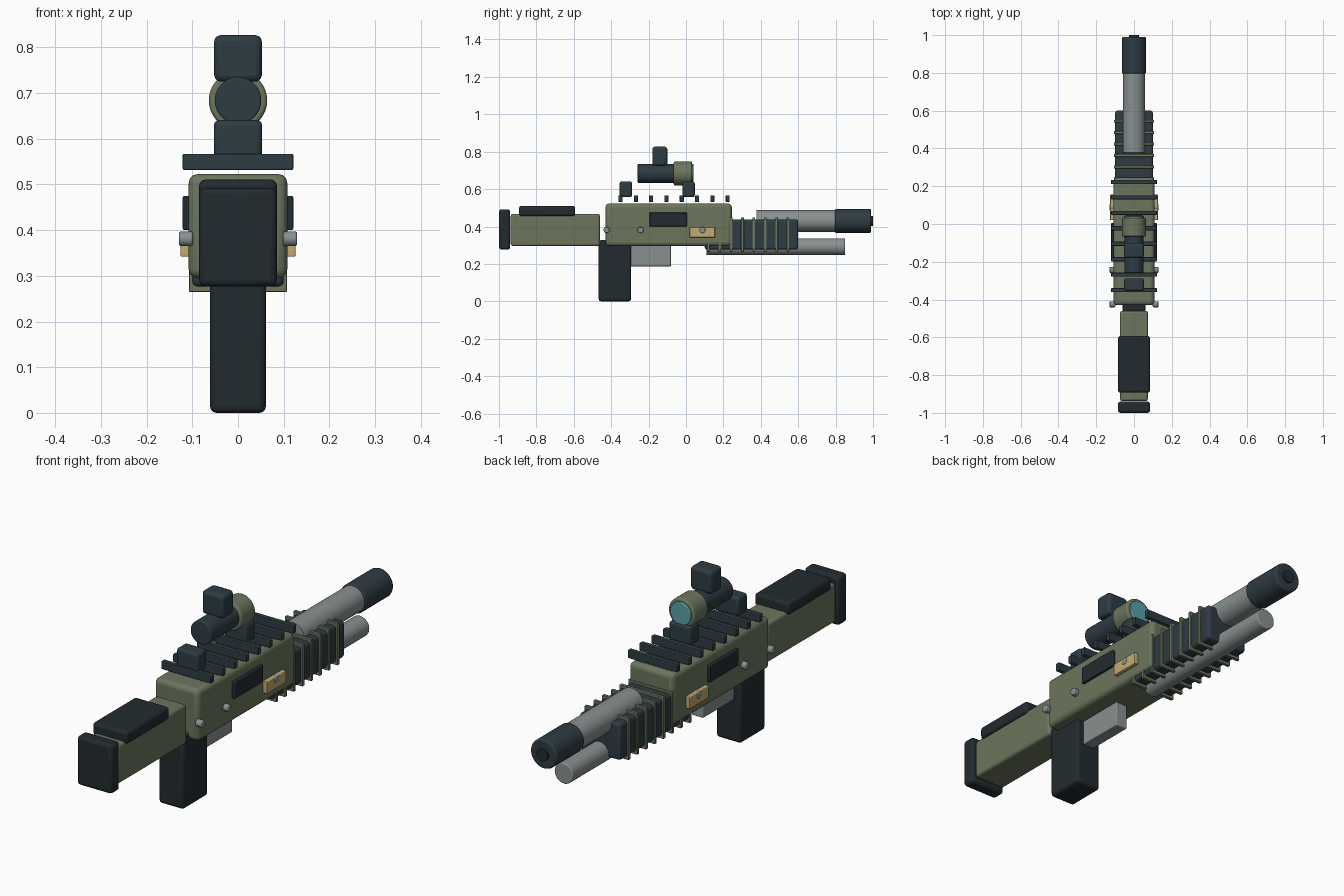
import bpy, math

if "Cube" in bpy.data.objects:
    bpy.data.objects.remove(bpy.data.objects["Cube"])


def material(name, rgb):
    m = bpy.data.materials.new(name)
    m.diffuse_color = (*rgb, 1)
    m.use_nodes = True
    m.node_tree.nodes["Principled BSDF"].inputs["Base Color"].default_value = m.diffuse_color
    return m


OLIVE = material("olive_paint", (0.15, 0.18, 0.11))
DARK = material("gunmetal", (0.027, 0.045, 0.055))
RUBBER = material("black_rubber", (0.016, 0.024, 0.029))
STEEL = material("steel", (0.25, 0.28, 0.28))
BRASS = material("brass", (0.55, 0.40, 0.16))
GLASS = material("lens_glass", (0.10, 0.36, 0.37))


def finish(ob, name, mat, bevel):
    ob.name = name
    ob.data.materials.append(mat)
    bpy.ops.object.transform_apply(location=False, rotation=True, scale=True)
    if bevel:
        b = ob.modifiers.new("bevel", 'BEVEL')
        b.width, b.segments = bevel, 3
        b.limit_method, b.angle_limit = 'ANGLE', math.radians(40)
    bpy.ops.object.shade_smooth_by_angle(angle=math.radians(35))
    return ob


def box(name, xs, ys, zs, mat, bevel=0.0):
    """Box from (min, max) ranges on each axis."""
    lo, hi = zip(xs, ys, zs)
    bpy.ops.mesh.primitive_cube_add(size=1, location=[(a + b) / 2 for a, b in zip(lo, hi)])
    ob = bpy.context.object
    ob.scale = [b - a for a, b in zip(lo, hi)]
    return finish(ob, name, mat, bevel)


def tube(name, y0, y1, z, r, mat, bevel=0.0):
    """Cylinder along y on the centre line."""
    bpy.ops.mesh.primitive_cylinder_add(vertices=40, radius=r, depth=y1 - y0,
                                        location=(0, (y0 + y1) / 2, z),
                                        rotation=(math.pi / 2, 0, 0))
    return finish(bpy.context.object, name, mat, bevel)


def wide(w):
    return (-w, w)


# Stock, cheek rest and butt pad
box("butt_pad", wide(0.085), (-1.0, -0.94), (0.277, 0.492), RUBBER, 0.014)
box("stock", wide(0.074), (-0.937, -0.46), (0.295, 0.468), OLIVE, 0.012)
box("cheek_rest", wide(0.085), (-0.893, -0.593), (0.455, 0.511), RUBBER, 0.014)

# Receiver, grip and trigger housing
box("receiver", wide(0.108), (-0.43, 0.245), (0.295, 0.523), OLIVE, 0.02)
box("grip", wide(0.061), (-0.467, -0.293), (0.0, 0.328), RUBBER, 0.014)
box("trigger_housing", wide(0.028), (-0.295, -0.08), (0.187, 0.31), STEEL, 0.004)

# Handguard with cooling fins
box("handguard", wide(0.1), (0.1, 0.6), (0.277, 0.437), DARK, 0.012)
for i in range(8):
    y = 0.12 + 0.0607 * i
    box(f"handguard_fin_{i}", wide(0.107), (y - 0.007, y + 0.007), (0.265, 0.448), OLIVE, 0.002)

# Barrel, muzzle and lower tube
tube("barrel", 0.378, 0.82, 0.43, 0.058, STEEL)
tube("muzzle", 0.795, 0.99, 0.43, 0.064, DARK, 0.008)
tube("muzzle_bore", 0.96, 1.0, 0.43, 0.027, RUBBER)
tube("lower_tube", 0.11, 0.85, 0.292, 0.045, STEEL, 0.004)

# Side panels, brass plates and screws on both sides
for side, s in (("right", 1), ("left", -1)):
    def outer(x):
        return tuple(sorted((s * 0.095, s * x)))
    box(f"side_window_{side}", outer(0.121), (-0.195, 0.005), (0.4, 0.475), RUBBER, 0.004)
    box(f"brass_plate_{side}", outer(0.126), (0.02, 0.155), (0.342, 0.395), BRASS, 0.003)
    for i, y in enumerate((-0.425, -0.243, 0.088)):
        bpy.ops.mesh.primitive_cylinder_add(vertices=20, radius=0.016, depth=0.03,
                                            location=(s * 0.114, y, 0.381),
                                            rotation=(0, math.pi / 2, 0))
        finish(bpy.context.object, f"screw_{side}_{i}", STEEL, 0.004)

# Top rail slats
for i in range(8):
    y = -0.35 + 0.0818 * i
    box(f"rail_slat_{i}", wide(0.121), (y - 0.011, y + 0.011), (0.532, 0.567), DARK, 0.003)

# Scope and its mounts
box("rear_scope_mount", wide(0.053), (-0.355, -0.288), (0.557, 0.641), DARK, 0.012)
box("front_scope_mount", wide(0.053), (-0.02, 0.047), (0.557, 0.641), DARK, 0.012)
tube("scope_tube", -0.258, 0.0, 0.684, 0.051, DARK, 0.004)
tube("scope_objective", -0.066, 0.032, 0.684, 0.064, OLIVE, 0.008)
tube("scope_lens", 0.0, 0.04, 0.684, 0.05, GLASS, 0.003)
box("scope_turret", wide(0.052), (-0.18, -0.1), (0.725, 0.827), DARK, 0.014)
